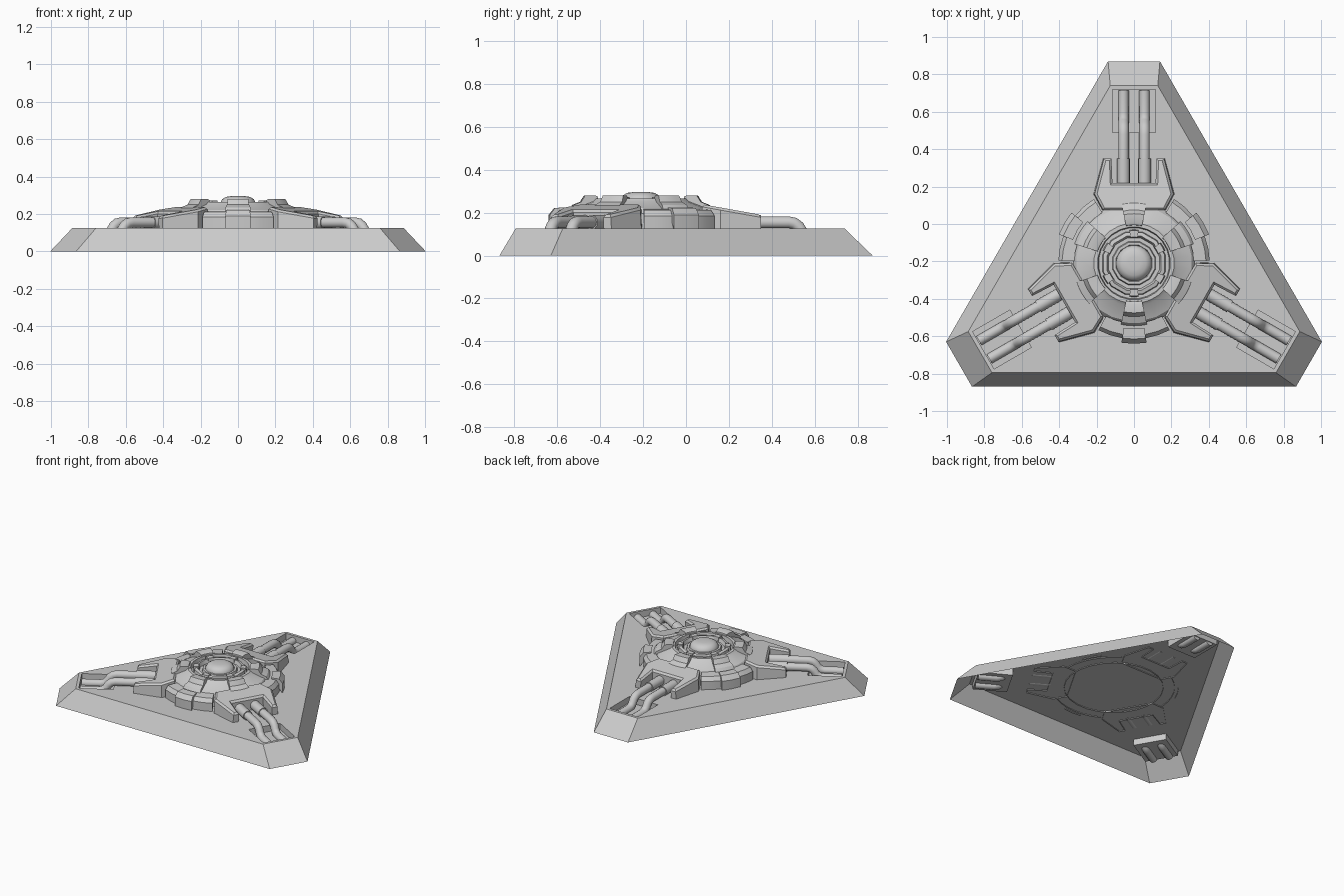
import bpy, bmesh, math
from mathutils import Matrix, Vector

if "Cube" in bpy.data.objects:
    bpy.data.objects.remove(bpy.data.objects["Cube"], do_unlink=True)

PLATE = 0.125            # height of the deck
LOW = 0.118              # open lower rim of everything set into the deck
CENTRE = Matrix.Translation((0, -0.21, 0))

grey = bpy.data.materials.new("light_grey")
grey.use_nodes = True
grey.diffuse_color = (0.6, 0.6, 0.6, 1)
grey.node_tree.nodes["Principled BSDF"].inputs["Base Color"].default_value = (0.6, 0.6, 0.6, 1)


def turned(deg):
    """Placement about the model's hub; 0 points to the back (+y)."""
    return CENTRE @ Matrix.Rotation(math.radians(deg), 4, 'Z')


def finish(bm, name, place, angle=30, recalc=True):
    if recalc:
        bmesh.ops.recalc_face_normals(bm, faces=bm.faces)
    bm.transform(place)
    me = bpy.data.meshes.new(name)
    bm.to_mesh(me)
    bm.free()
    me.materials.append(grey)
    ob = bpy.data.objects.new(name, me)
    bpy.context.collection.objects.link(ob)
    bpy.ops.object.select_all(action='DESELECT')
    ob.select_set(True)
    bpy.context.view_layer.objects.active = ob
    bpy.ops.object.shade_smooth_by_angle(angle=math.radians(angle))
    return ob


def lathe(name, profile, segs, angle=30):
    """Full revolution of an (r, z) profile."""
    bm = bmesh.new()
    vs = [bm.verts.new((r, 0, z)) for r, z in profile]
    es = [bm.edges.new(p) for p in zip(vs, vs[1:])]
    bmesh.ops.spin(bm, geom=vs + es, axis=(0, 0, 1), cent=(0, 0, 0),
                   angle=math.tau, steps=segs, use_merge=True)
    bmesh.ops.remove_doubles(bm, verts=bm.verts, dist=0.0005)
    return finish(bm, name, CENTRE @ Matrix.Rotation(math.pi / segs, 4, 'Z'), angle)


def sector(name, profile, half_deg, deg, segs=4):
    """Open-bottomed slice of a ring, centred on direction deg."""
    bm = bmesh.new()
    rows = []
    for i in range(segs + 1):
        a = math.radians(half_deg) * (2 * i / segs - 1)
        rows.append([bm.verts.new((r * math.sin(a), r * math.cos(a), z)) for r, z in profile])
    for a, b in zip(rows, rows[1:]):
        for j in range(len(profile) - 1):
            bm.faces.new((a[j], a[j + 1], b[j + 1], b[j]))
    bm.faces.new(rows[0])
    bm.faces.new(rows[-1][::-1])
    return finish(bm, name, turned(deg), 25)


def tri_outline(long_edge, short_edge, z):
    """Triangle with cut corners, from its edge distances to the hub."""
    c, s = math.cos(math.radians(30)), math.sin(math.radians(30))
    half = (long_edge - s * short_edge) / c
    pts = []
    for k in range(3):
        rot = Matrix.Rotation(math.radians(120 * k), 4, 'Z')
        pts += [rot @ Vector((half, short_edge, z)), rot @ Vector((-half, short_edge, z))]
    return pts


# Base: sloped skirt, open below, with a deck holding three sunken pipe slots
bm = bmesh.new()
low = [bm.verts.new(p) for p in tri_outline(0.66, 1.08, 0)]
top = [bm.verts.new(p) for p in tri_outline(0.585, 0.95, PLATE)]
for i in range(6):
    j = (i + 1) % 6
    bm.faces.new((low[i], low[j], top[j], top[i]))
deck_edges = [bm.edges.get((top[i], top[(i + 1) % 6])) for i in range(6)]
for k in range(3):
    rot = Matrix.Rotation(math.radians(120 * k), 4, 'Z')
    corners = [(-0.115, 0.70), (0.115, 0.70), (0.115, 0.93), (-0.115, 0.93)]
    rim = [bm.verts.new(rot @ Vector((x, y, PLATE))) for x, y in corners]
    floor = [bm.verts.new(rot @ Vector((x, y, 0.08))) for x, y in corners]
    for i in range(4):
        j = (i + 1) % 4
        deck_edges.append(bm.edges.new((rim[i], rim[j])))
        bm.faces.new((rim[i], rim[j], floor[j], floor[i]))
    bm.faces.new(floor)
bmesh.ops.triangle_fill(bm, use_beauty=True, edges=deck_edges, normal=(0, 0, 1))
finish(bm, "base_hull", CENTRE, 35)

# Central turret: outer ring, stepped inner rings and the cap
lathe("main_ring", [(0.33, LOW), (0.33, 0.195), (0.31, 0.222), (0.23, 0.252),
                    (0.215, 0.265), (0.195, 0.265), (0.19, 0.235), (0.17, 0.235)], 24)
lathe("inner_ring", [(0.175, 0.23), (0.17, 0.26), (0.15, 0.265), (0.14, 0.24),
                     (0.12, 0.24), (0.115, 0.258), (0.10, 0.258), (0.09, 0.24)], 12)
lathe("centre_cap", [(0.098, 0.235), (0.095, 0.262), (0.085, 0.28),
                     (0.065, 0.292), (0.035, 0.296), (0, 0.297)], 24, 50)

# Raised clamps on the ring, six around
for k in range(6):
    sector("ring_clamp", [(0.20, 0.23), (0.205, 0.275), (0.22, 0.281), (0.265, 0.281),
                          (0.285, 0.25), (0.32, 0.236), (0.342, 0.205), (0.342, 0.16)], 12, 60 * k)
    sector("inner_clamp", [(0.135, 0.235), (0.14, 0.272), (0.175, 0.272), (0.18, 0.235)], 8, 60 * k, 2)

# Bumpers between the arms, each with a central lug
for k in range(3):
    sector("bumper", [(0.405, LOW), (0.405, 0.185), (0.385, 0.212), (0.32, 0.217)], 28, 180 + 120 * k, 6)
    sector("bumper_lug", [(0.43, LOW), (0.43, 0.19), (0.405, 0.222), (0.35, 0.224)], 9, 180 + 120 * k, 2)


def arm_top(y):
    return 0.242 - (y - 0.27) * 0.18


def arm(deg):
    """Forked arm with a sloping, bevelled top."""
    half = [(0.115, 0.43), (0.12, 0.56), (0.16, 0.56), (0.21, 0.37), (0.165, 0.285)]
    outline = half + [(-x, y) for x, y in reversed(half)]
    bm = bmesh.new()
    up = [bm.verts.new((x, y, arm_top(y))) for x, y in outline]
    down = [bm.verts.new((x * 1.03, y, LOW)) for x, y in outline]
    bm.faces.new(up)
    n = len(up)
    for i in range(n):
        j = (i + 1) % n
        bm.faces.new((up[i], up[j], down[j], down[i]))
    rim = [bm.edges.get((up[i], up[(i + 1) % n])) for i in range(n)]
    bmesh.ops.recalc_face_normals(bm, faces=bm.faces)
    bmesh.ops.bevel(bm, geom=rim, offset=0.012, segments=1, affect='EDGES')
    finish(bm, "forked_arm", turned(deg))


def tube(name, path, radius, place, sides=14):
    """Round pipe along a path in the y-z plane, points are (x, y, z)."""
    bm = bmesh.new()
    pts = [Vector(p) for p in path]
    rings = []
    for i, p in enumerate(pts):
        d = (pts[min(i + 1, len(pts) - 1)] - pts[max(i - 1, 0)]).normalized()
        side = Vector((1, 0, 0))
        nrm = side.cross(d)
        rings.append([bm.verts.new(p + radius * (side * math.cos(t) + nrm * math.sin(t)))
                      for t in (math.tau * s / sides for s in range(sides))])
    for a, b in zip(rings, rings[1:]):
        for s in range(sides):
            t = (s + 1) % sides
            bm.faces.new((a[s], a[t], b[t], b[s]))
    bm.faces.new(rings[0])
    bm.faces.new(rings[-1])
    finish(bm, name, place, 40)


# Arms with twin pipes that dip into the deck slots
for k in range(3):
    place = turned(120 * k)
    arm(120 * k)
    for x in (-0.056, 0.056):
        run = [(0.41, 0.155), (0.69, 0.155), (0.715, 0.15), (0.735, 0.135),
               (0.75, 0.11), (0.77, 0.092), (0.80, 0.085), (0.925, 0.085)]
        tube("pipe", [(x, y, z) for y, z in run], 0.028, place)
        tube("pipe_sleeve", [(x, 0.42, 0.155), (x, 0.56, 0.155)], 0.034, place)
